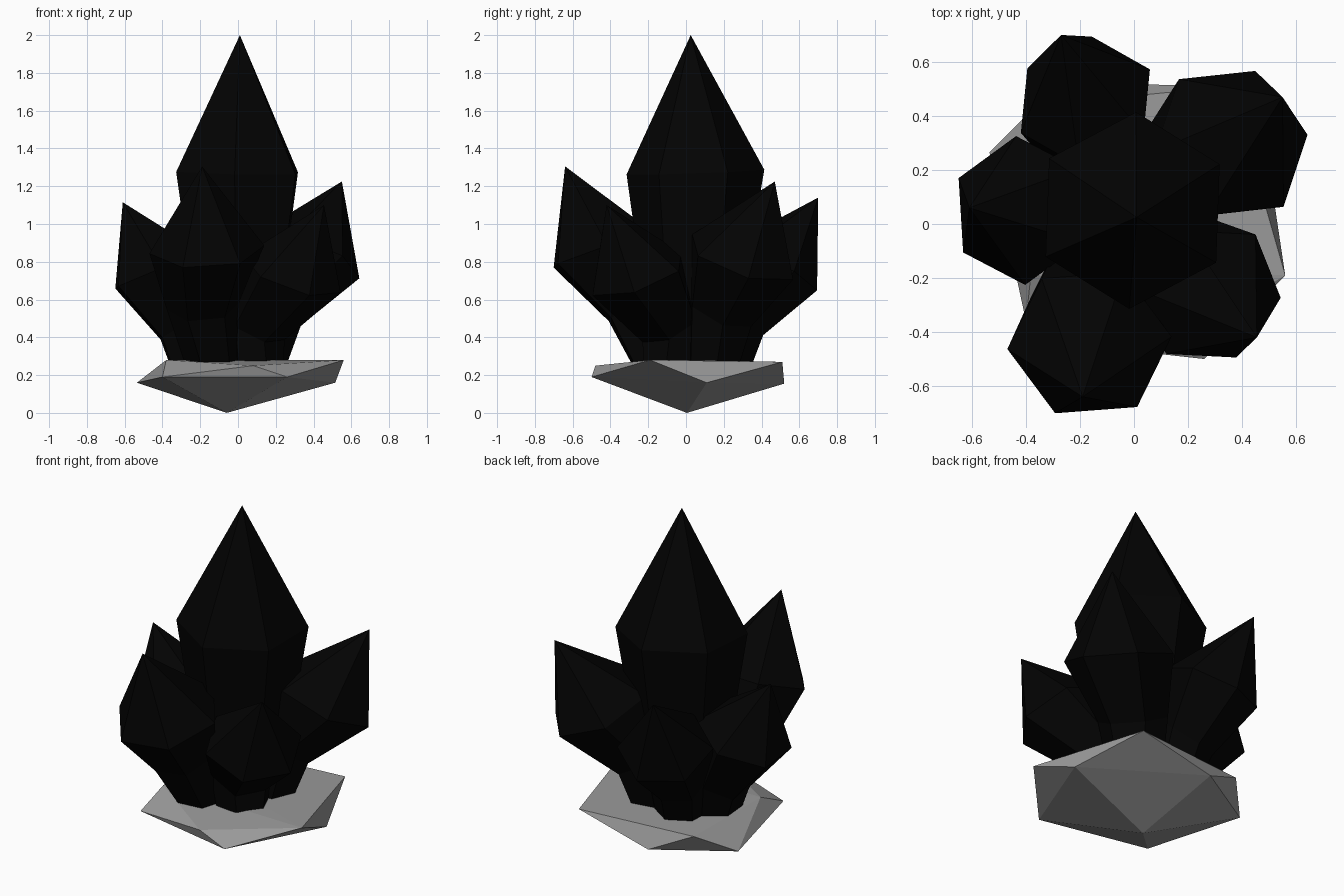
import bpy, bmesh
from math import cos, sin, radians
from mathutils import Vector

if "Cube" in bpy.data.objects:
    bpy.data.objects.remove(bpy.data.objects["Cube"])

ROOT = Vector((-0.04, 0.025, 0))  # the stems gather slightly off centre


def paint(name, value):
    mat = bpy.data.materials.new(name)
    mat.diffuse_color = (value, value, value, 1)
    mat.use_nodes = True
    mat.node_tree.nodes["Principled BSDF"].inputs["Base Color"].default_value = mat.diffuse_color
    return mat


black = paint("black_crystal", 0.0008)
grey = paint("grey_rock", 0.32)


def finish(name, bm, material):
    bmesh.ops.recalc_face_normals(bm, faces=bm.faces)
    mesh = bpy.data.meshes.new(name)
    bm.to_mesh(mesh)
    bm.free()
    obj = bpy.data.objects.new(name, mesh)
    bpy.context.collection.objects.link(obj)
    mesh.materials.append(material)


def ring(bm, centre, axis, radius, phase):
    turn = Vector((0, 0, 1)).rotation_difference(axis)
    angles = [radians(phase + 60 * i) for i in range(6)]
    return [bm.verts.new(centre + turn @ Vector((radius * cos(a), radius * sin(a), 0)))
            for a in angles]


def crystal(name, tip, shoulder, radius, phase, leaning=True):
    bm = bmesh.new()
    tip, shoulder = Vector(tip), Vector(shoulder)
    axis = (tip - shoulder).normalized()
    if leaning:
        # shoulder tilts a little less than the tip leans
        tilt = Vector((axis.x * 0.7, axis.y * 0.7, axis.z)).normalized()
        low = shoulder - Vector((0, 0, 0.035))
        rings = [ring(bm, low, tilt, radius * 0.97, phase)]
        # stem narrows along the axis, then bends down into the rock
        neck = shoulder - axis * 0.37
        foot = Vector((neck.x, neck.y, 0)).normalized() * 0.18 + ROOT
        rings.append(ring(bm, neck + ROOT, axis, radius * 0.62, phase))
    else:
        rings = [ring(bm, shoulder, axis, radius, phase)]
        foot = Vector((0, 0.03, 0))
    foot.z = 0.22
    rings.append(ring(bm, foot, Vector((0, 0, 1)), 0.145 if leaning else 0.2, phase))
    top = bm.verts.new(tip)
    for i in range(6):
        j = (i + 1) % 6
        bm.faces.new((top, rings[0][i], rings[0][j]))
        for a, b in zip(rings, rings[1:]):
            bm.faces.new((a[i], b[i], b[j], a[j]))
    bm.faces.new(rings[-1])
    finish(name, bm, black)


# Tall middle crystal and five leaning ones
crystal("centre_crystal", (0.01, 0.025, 2.0), (-0.005, 0.05, 1.275), 0.365, 28, leaning=False)
crystal("back_right_crystal", (0.55, 0.47, 1.225), (0.36, 0.30, 0.86), 0.315, 9)
crystal("front_crystal", (-0.19, -0.64, 1.305), (-0.165, -0.44, 0.90), 0.315, 5)
crystal("back_crystal", (-0.27, 0.70, 1.14), (-0.18, 0.455, 0.80), 0.275, 27)
crystal("left_crystal", (-0.61, 0.06, 1.115), (-0.42, 0.05, 0.79), 0.285, 34)
crystal("front_right_crystal", (0.455, -0.42, 1.10), (0.285, -0.26, 0.77), 0.285, -6)

# Uneven flattened icosahedron as the rock base
bm = bmesh.new()
for p in [(-0.06, 0.005, 0), (0, 0, 0.28),
          (0.515, 0.11, 0.16), (0.26, -0.50, 0.19), (-0.40, -0.36, 0.19),
          (-0.535, 0.265, 0.16), (-0.11, 0.52, 0.155),
          (0.56, -0.19, 0.28), (0.08, -0.48, 0.25), (-0.38, -0.17, 0.28),
          (-0.36, 0.44, 0.27), (0.36, 0.51, 0.27)]:
    bm.verts.new(p)
bmesh.ops.convex_hull(bm, input=bm.verts)
finish("rock_base", bm, grey)
